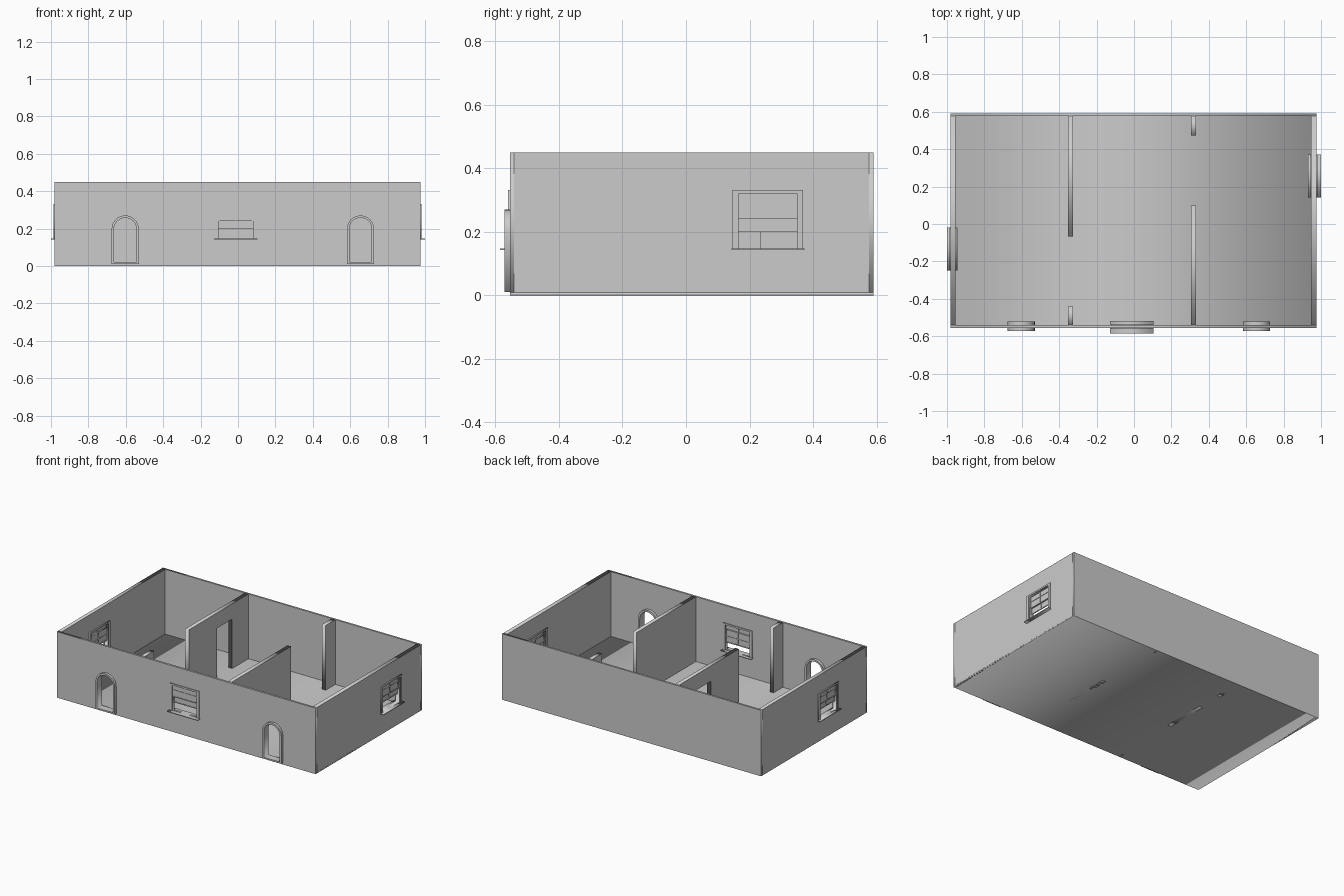
import bpy, bmesh, math
from mathutils import Matrix

if "Cube" in bpy.data.objects:
    bpy.data.objects.remove(bpy.data.objects["Cube"])

H = 0.45
X0, X1, Y0, Y1 = -0.98, 0.975, -0.555, 0.59   # outer faces
XI0, XI1, YI0, YI1 = -0.954, 0.946, -0.541, 0.577  # inner faces


def rect(u0, u1, v0, v1):
    return [(u0, v0), (u1, v0), (u1, v1), (u0, v1)]


def arch(c, r, v0, spring, n=16):
    top = [(c + r * math.cos(math.pi * i / n), spring + r * math.sin(math.pi * i / n)) for i in range(n + 1)]
    return [(c - r, v0), (c + r, v0)] + top


def panel(name, axis, loops, d0, d1):
    """Upright flat panel: loops are outline then holes, thick from d0 to d1 along axis."""
    cu = bpy.data.curves.new(name, 'CURVE')
    cu.dimensions, cu.fill_mode, cu.extrude = '2D', 'BOTH', abs(d1 - d0) / 2
    for pts in loops:
        s = cu.splines.new('POLY')
        s.points.add(len(pts) - 1)
        for p, (u, v) in zip(s.points, pts):
            p.co = (u, v, 0, 1)
        s.use_cyclic_u = True
    tmp = bpy.data.objects.new(name + "_tmp", cu)
    bpy.context.collection.objects.link(tmp)
    dg = bpy.context.evaluated_depsgraph_get()
    me = bpy.data.meshes.new_from_object(tmp.evaluated_get(dg))
    bpy.data.objects.remove(tmp)
    m = (d0 + d1) / 2
    if axis == 'y':
        mat = Matrix(((1, 0, 0, 0), (0, 0, -1, m), (0, 1, 0, 0), (0, 0, 0, 1)))
    else:
        mat = Matrix(((0, 0, 1, m), (1, 0, 0, 0), (0, 1, 0, 0), (0, 0, 0, 1)))
    bm = bmesh.new()
    bm.from_mesh(me)
    bm.transform(mat)
    bmesh.ops.remove_doubles(bm, verts=bm.verts, dist=1e-5)
    bmesh.ops.recalc_face_normals(bm, faces=bm.faces)
    bm.to_mesh(me)
    bm.free()
    me.name = name
    ob = bpy.data.objects.new(name, me)
    bpy.context.collection.objects.link(ob)
    return ob


W = 0.0925            # window half width
WZ0, WZ1 = 0.147, 0.32


def window_hole(c):
    return rect(c - W, c + W, WZ0, WZ1)


def sash(name, axis, c, z0, z1, zbar, d):
    """Four-pane sash with glass."""
    b = 0.005
    holes = [rect(u0, u1, v0, v1)
             for u0, u1 in ((c - W + b, c - b / 2), (c + b / 2, c + W - b))
             for v0, v1 in ((z0 + b, zbar - b / 2), (zbar + b / 2, z1 - b / 2))]
    panel(name, axis, [rect(c - W, c + W, z0, z1)] + holes, d - 0.0035, d + 0.0035)
    panel(name + "_glass", axis, [rect(c - W + 0.002, c + W - 0.002, z0 + 0.002, z1 - 0.002)], d - 0.0005, d + 0.0005)


def window(name, axis, c, outer, inner, sill_out, sill_in):
    s = 1 if outer > inner else -1
    mid = (outer + inner) / 2
    sash(name + "_upper_sash", axis, c, 0.24, WZ1, 0.286, mid + s * 0.0036)
    sash(name + "_lower_sash", axis, c, 0.20, 0.288, 0.242, mid - s * 0.0036)
    panel(name + "_sill", axis, [rect(c - 0.115, c + 0.115, 0.142, WZ0)], sill_in, sill_out)
    a, t = W + 0.018, 0.331
    trim = [(c - a, WZ0), (c - W, WZ0), (c - W, WZ1), (c + W, WZ1), (c + W, WZ0), (c + a, WZ0), (c + a, t), (c - a, t)]
    panel(name + "_outer_trim", axis, [trim], outer, outer + s * 0.006)
    panel(name + "_inner_trim", axis, [trim], inner - s * 0.006, inner)


DOORS = (-0.603, 0.655)
FRONT_WIN, RIGHT_WIN, LEFT_WIN = -0.012, 0.2575, -0.133

# floor slab
panel("floor", 'y', [rect(X0, X1, 0, 0.008)], Y0, Y1)

# outer walls
panel("front_wall", 'y',
      [rect(X0, X1, 0, H), window_hole(FRONT_WIN)] + [arch(c, 0.07, 0.012, 0.1975) for c in DOORS], Y0, YI0)
panel("back_wall", 'y', [rect(X0, X1, 0, H)], YI1, Y1)
panel("left_wall", 'x', [rect(YI0, YI1, 0, H), window_hole(LEFT_WIN)], X0, XI0)
panel("right_wall", 'x', [rect(YI0, YI1, 0, H), window_hole(RIGHT_WIN)], XI1, X1)

# partitions with full-height gaps, the left one with a doorway
DY0, DY1, DZ = 0.235, 0.402, 0.345
panel("left_partition", 'x', [[(-0.067, 0), (DY0, 0), (DY0, DZ), (DY1, DZ), (DY1, 0), (YI1, 0), (YI1, H), (-0.067, H)]],
      -0.352, -0.325)
panel("left_partition_stub", 'x', [rect(YI0, -0.44, 0, H)], -0.352, -0.325)
panel("right_partition", 'x', [rect(YI0, 0.10, 0, H)], 0.304, 0.331)
panel("right_partition_stub", 'x', [rect(0.473, YI1, 0, H)], 0.304, 0.331)

# arched door frames
for side, c in zip(("left", "right"), DOORS):
    panel(side + "_door_frame", 'y',
          [arch(c, 0.0725, 0.01, 0.1975), arch(c, 0.06, 0.02, 0.1975)], -0.572, -0.522)

# windows
window("front_window", 'y', FRONT_WIN, Y0, YI0, -0.585, -0.518)
window("right_window", 'x', RIGHT_WIN, X1, XI1, 1.0, 0.93)
window("left_window", 'x', LEFT_WIN, X0, XI0, -1.0, -0.943)
